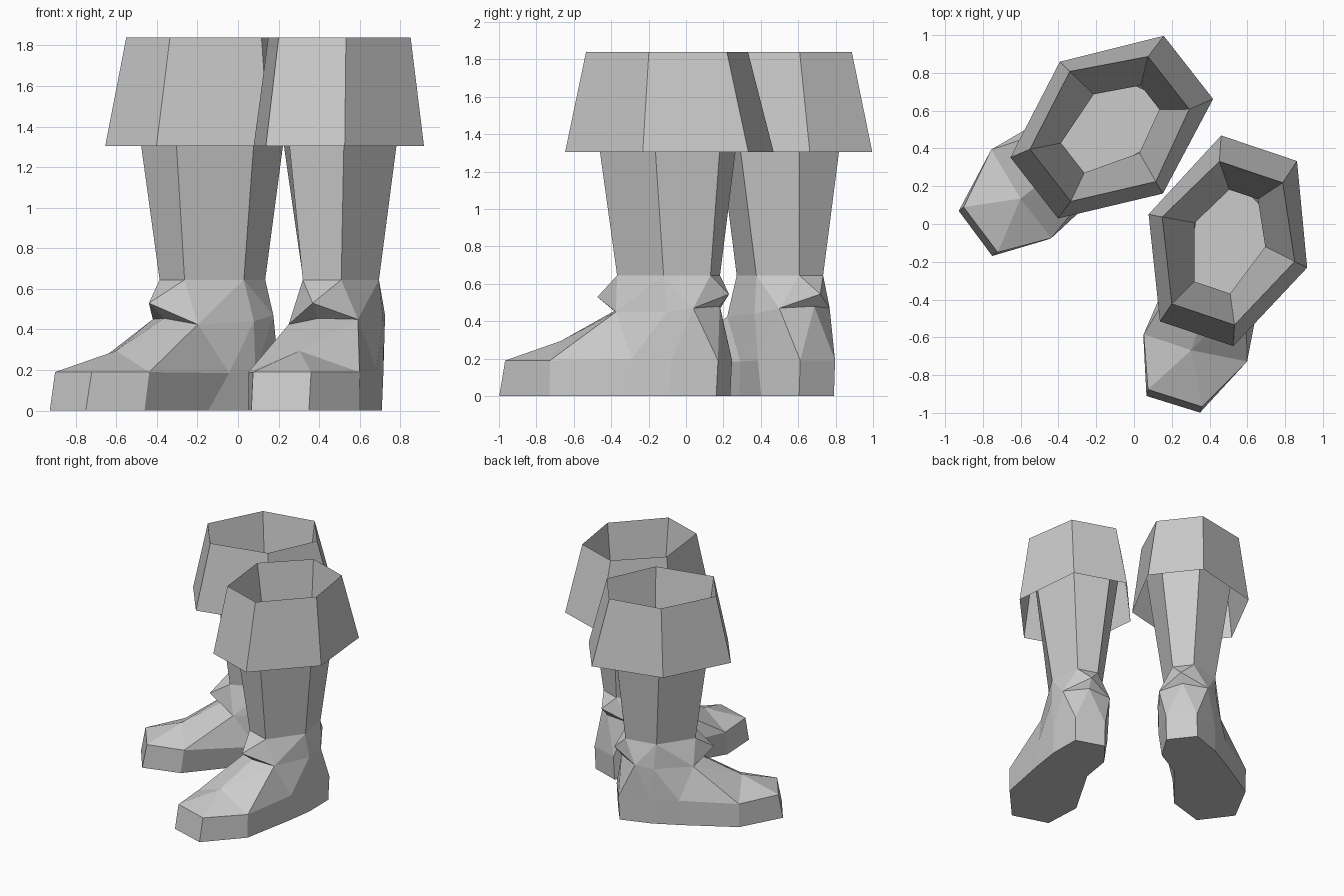
import bpy, bmesh
from math import radians
from mathutils import Matrix, Vector

if "Cube" in bpy.data.objects:
    bpy.data.objects.remove(bpy.data.objects["Cube"])


def make_object(name, verts, faces, matrix):
    """Flat-shaded mesh from named points and faces given as point names."""
    bm = bmesh.new()
    v = {k: bm.verts.new(matrix @ Vector(p)) for k, p in verts.items()}
    for f in faces:
        bm.faces.new([v[k] for k in f])
    bmesh.ops.recalc_face_normals(bm, faces=bm.faces)
    mesh = bpy.data.meshes.new(name)
    bm.to_mesh(mesh)
    bm.free()
    obj = bpy.data.objects.new(name, mesh)
    bpy.context.collection.objects.link(obj)


def hexagon(tag, z, front, middle, back):
    """Six-sided ring, symmetric in x; each pair is (half width, y)."""
    ring = {}
    for side, sx in (("_o", 1), ("_i", -1)):
        for key, (w, y) in (("f", front), ("m", middle), ("b", back)):
            ring[tag + key + side] = (sx * w, y, z)
    return ring


ORDER = ["f_i", "f_o", "m_o", "b_o", "b_i", "m_i"]


def bridge(a, b, order):
    """Quads between two rings of equal length."""
    n = len(order)
    return [(a + order[i], a + order[(i + 1) % n], b + order[(i + 1) % n], b + order[i])
            for i in range(n)]


# Leg rings: cuff hem, top rim, ankle
hem = hexagon("hem_", 1.305, (.205, -.518), (.443, 0), (.212, .518))
rim = hexagon("rim_", 1.84, (.175, -.41), (.37, .01), (.177, .385))
ankle = hexagon("ank_", .645, (.10, -.26), (.197, .035), (.08, .26))

# Foot: centre line points
foot = dict(ankle)
foot.update({
    "tongue": (0, -.405, .53), "crease": (0, -.31, .455), "top": (0, -.61, .295),
    "tab": (0, .338, .545), "heel_crease": (0, .285, .48),
})
# Foot: ring around the instep, sole edge and welt edge (outer side +x, inner side -x)
points = {
    "cf": ((.18, -.24, .45), (-.18, -.24, .425)),
    "cm": ((.21, .06, .45), (-.235, .068, .44)),
    "cb": ((.175, .195, .47), (-.19, .225, .47)),
    "welt_toe": ((.15, -.875, .19), (-.15, -.88, .19)),
    "welt_wide": ((.30, -.572, .19), (-.265, -.61, .19)),
    "welt_arch": ((.24, -.13, .2), (-.22, -.075, .185)),
    "welt_mid": ((.205, .08, .19), (-.225, .085, .19)),
    "welt_heel": ((.118, .315, .19), (-.118, .315, .19)),
    "sole_toe": ((.15, -.908, 0), (-.147, -.915, 0)),
    "sole_wide": ((.298, -.575, 0), (-.258, -.634, 0)),
    "sole_arch": ((.24, -.15, 0), (-.16, -.16, 0)),
    "sole_mid": ((.20, .07, 0), (-.20, .08, 0)),
    "sole_heel": ((.118, .305, 0), (-.118, .305, 0)),
}
for key, (outer, inner) in points.items():
    foot[key + "_o"], foot[key + "_i"] = outer, inner

SOLE = [k + "_o" for k in ("toe", "wide", "arch", "mid", "heel")]
SOLE += [k + "_i" for k in ("heel", "mid", "arch", "wide", "toe")]
foot_faces = bridge("sole_", "welt_", SOLE) + [["sole_" + k for k in SOLE]]
foot_faces += [
    ("ank_f_i", "ank_f_o", "tongue"), ("ank_b_o", "ank_b_i", "tab"),
    ("welt_toe_i", "welt_toe_o", "top"), ("welt_heel_o", "welt_heel_i", "heel_crease"),
]
# Faces that repeat on the outer and inner side
CENTRE = {"tongue", "crease", "top", "tab", "heel_crease"}
for side in ("_o", "_i"):
    for row in (
        "ank_f tongue cf", "tongue crease cf", "ank_f cf ank_m", "ank_m cf cm",
        "ank_m cm cb", "ank_m cb ank_b", "ank_b cb tab", "tab cb heel_crease",
        "welt_toe welt_wide top", "welt_wide cf top", "top cf crease",
        "welt_wide welt_arch cf", "welt_arch welt_mid cm", "welt_arch cm cf",
        "welt_mid welt_heel cb", "welt_mid cb cm", "welt_heel heel_crease cb",
    ):
        foot_faces.append([k if k in CENTRE else k + side for k in row.split()])

# Place the pair: mirrored shapes, each with its own turn
for label, centre, turn, mirror in (
    ("left", (.497, -.09, 0), -18.6, 1),
    ("right", (-.12, .51, 0), -52, -1),
):
    m = (Matrix.Translation(centre) @ Matrix.Rotation(radians(turn), 4, "Z")
         @ Matrix.Diagonal((mirror, 1, 1, 1)))
    make_object(label + "_boot_cuff", {**hem, **rim}, bridge("hem_", "rim_", ORDER), m)
    make_object(label + "_boot_shaft", {**rim, **ankle}, bridge("ank_", "rim_", ORDER), m)
    make_object(label + "_boot_foot", foot, foot_faces, m)
